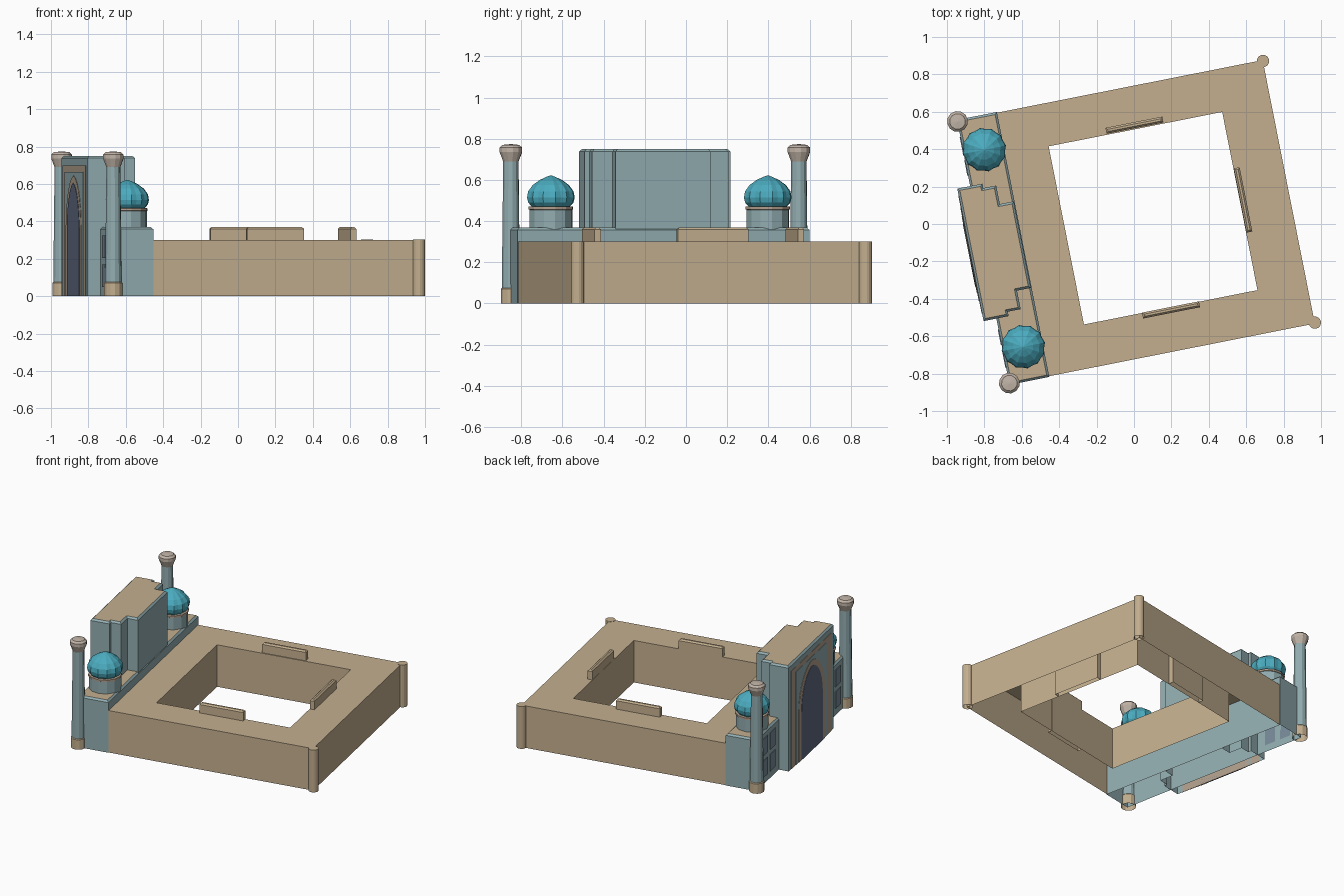
import bpy, bmesh, math
from mathutils import Matrix, Vector

cube = bpy.data.objects.get("Cube")
if cube:
    bpy.data.objects.remove(cube, do_unlink=True)

# The whole building is laid out square, then turned into place
PLACE = Matrix.Rotation(math.radians(11.2), 4, 'Z') @ Matrix.Translation((0, 0.008, 0))


def material(name, r, g, b):
    m = bpy.data.materials.new(name)
    m.use_nodes = True
    m.diffuse_color = (r, g, b, 1)
    m.node_tree.nodes["Principled BSDF"].inputs["Base Color"].default_value = (r, g, b, 1)
    return m


SAND = material("sandstone", .55, .43, .275)
TEAL = material("pale_teal_tile", .29, .42, .44)
DOME = material("turquoise_tile", .07, .41, .52)
CAP = material("pale_stone", .54, .46, .39)
FRAME = material("brown_trim", .45, .35, .265)
ARCH = material("dark_arch", .114, .141, .21)
GLASS = material("window_blue_grey", .19, .26, .32)


def finish(bm, name, *mats):
    bm.transform(PLACE)
    mesh = bpy.data.meshes.new(name)
    bm.to_mesh(mesh)
    bm.free()
    for m in mats:
        mesh.materials.append(m)
    obj = bpy.data.objects.new(name, mesh)
    bpy.context.collection.objects.link(obj)
    return obj


def block(name, outline, height, wall, top, chamfer=.012):
    """Upright prism with an open base, chamfered top rim and coloured roof."""
    bm = bmesh.new()
    base = bm.faces.new([bm.verts.new((x, y, 0)) for x, y in outline])
    res = bmesh.ops.extrude_face_region(bm, geom=[base])
    up = [v for v in res["geom"] if isinstance(v, bmesh.types.BMVert)]
    bmesh.ops.translate(bm, verts=up, vec=(0, 0, height))
    bmesh.ops.recalc_face_normals(bm, faces=bm.faces)
    floor = [f for f in bm.faces if all(v.co.z < .001 for v in f.verts)]
    bmesh.ops.delete(bm, geom=floor, context='FACES_ONLY')
    rim = [e for e in bm.edges if all(v.co.z > height - .001 for v in e.verts)]
    bmesh.ops.bevel(bm, geom=rim, offset=chamfer, segments=1, affect='EDGES')
    bm.normal_update()
    for f in bm.faces:
        f.material_index = int(f.normal.z > .95)
    return finish(bm, name, wall, top)


def rect(x0, x1, y0, y1):
    return [(x0, y0), (x1, y0), (x1, y1), (x0, y1)]


def lathe(name, x, y, profile, sides, mats, rule=lambda z: 0, lobe=1):
    """Turned part; lobe under 1 pulls in every other side to make ribs."""
    bm = bmesh.new()
    rings = []
    for r, z in profile:
        ring = []
        for i in range(sides):
            a = math.tau * i / sides
            k = r * (lobe if i % 2 else 1)
            ring.append(bm.verts.new((x + k * math.cos(a), y + k * math.sin(a), z)))
        rings.append(ring)
    for lo, hi in zip(rings, rings[1:]):
        for i in range(sides):
            j = (i + 1) % sides
            bm.faces.new((lo[i], lo[j], hi[j], hi[i]))
    bm.faces.new(rings[-1])
    for f in bm.faces:
        f.material_index = rule(f.calc_center_median().z)
    return finish(bm, name, *mats)


def plate(name, outline, x, depth, mat):
    """Thin panel on a wall that faces -x; outline is in (y, z)."""
    bm = bmesh.new()
    face = bm.faces.new([bm.verts.new((x, y, z)) for y, z in outline])
    res = bmesh.ops.extrude_face_region(bm, geom=[face])
    out = [v for v in res["geom"] if isinstance(v, bmesh.types.BMVert)]
    bmesh.ops.translate(bm, verts=out, vec=(-depth, 0, 0))
    bmesh.ops.recalc_face_normals(bm, faces=bm.faces)
    return finish(bm, name, mat)


def arch(half, spring, peak):
    """Pointed arch outline standing on the ground."""
    right = [(half, 0)]
    for i in range(7):
        t = i / 7
        right.append((half * math.cos(t * math.pi / 2) ** .9,
                      spring + (peak - spring) * (.75 * math.sin(t * math.pi / 2) + .25 * t)))
    return right + [(0, peak)] + [(-y, z) for y, z in reversed(right)]


# Courtyard building: hollow ring with a flat roof and open base
bm = bmesh.new()
loops = []
for corners, z in ((rect(-.605, .845, -.718, .718), 0), (rect(-.605, .845, -.718, .718), .3),
                   (rect(-.367, .579, -.483, .488), .3), (rect(-.367, .579, -.483, .488), 0)):
    loops.append([bm.verts.new((x, y, z)) for x, y in corners])
for a, b in zip(loops, loops[1:]):
    for i in range(4):
        j = (i + 1) % 4
        bm.faces.new((a[i], a[j], b[j], b[i]))
finish(bm, "courtyard_building", SAND)

# Raised panels around the courtyard
block("courtyard_panel_left", rect(-.05, .26, .494, .526), .37, SAND, SAND, .01)
block("courtyard_panel_right", rect(-.05, .26, -.513, -.481), .37, SAND, SAND, .01)
block("courtyard_panel_back", rect(.581, .613, -.17, .18), .37, SAND, SAND, .01)

# Entrance wings and stepped portal
block("entrance_wing", rect(-.82, -.603, -.722, .722), .37, TEAL, SAND)
half_plan = [(-.89, .361), (-.753, .361), (-.753, .337), (-.683, .337), (-.683, .236), (-.607, .236)]
block("portal", [(x, -y) for x, y in half_plan] + half_plan[::-1], .75, TEAL, SAND)

# Portal decoration, layered outward
FRONT = -.89
plate("portal_frame", [(-.32, 0), (.32, 0), (.32, .7), (-.32, .7)], FRONT, .002, FRAME)
plate("portal_field", [(-.255, 0), (.255, 0), (.255, .665), (-.255, .665)], FRONT, .004, TEAL)
plate("arch_trim", arch(.21, .36, .645), FRONT, .006, FRAME)
plate("arch_recess", arch(.17, .34, .605), FRONT, .008, ARCH)

dome_profile = [(.094, .47), (.112, .49), (.118, .515), (.112, .545),
                (.09, .575), (.055, .6), (.022, .615), (.003, .622)]
minaret_profile = [(.05, 0), (.05, .07), (.045, .075), (.038, .69), (.042, .7),
                   (.056, .735), (.056, .757), (.042, .77), (.004, .774)]

for side, name in ((1, "left"), (-1, "right")):
    # Wing windows in two rows
    for col, y in enumerate((.42, .545)):
        for row, z in enumerate((.05, .205)):
            plate(f"window_{name}_{col}_{row}",
                  [(side * y, z), (side * (y + .085), z), (side * (y + .085), z + .12), (side * y, z + .12)],
                  -.82, .004, GLASS)
    # Drum with trim ring, and ribbed dome
    lathe(f"drum_{name}", -.708, side * .537,
          [(.106, .36), (.106, .455), (.11, .457), (.11, .47), (.09, .472)],
          12, (TEAL, FRAME), lambda z: int(z > .456))
    lathe(f"dome_{name}", -.708, side * .537, dome_profile, 24, (DOME,), lobe=.94)
    # Minaret with stone foot and flared head
    lathe(f"minaret_{name}", -.819, side * .713, minaret_profile, 12,
          (TEAL, CAP, SAND), lambda z: 2 if z < .073 else int(z > .69))
    # Rear corner tower
    lathe(f"corner_tower_{name}", .846, side * .713, [(.033, 0), (.033, .302)], 16, (SAND,))
